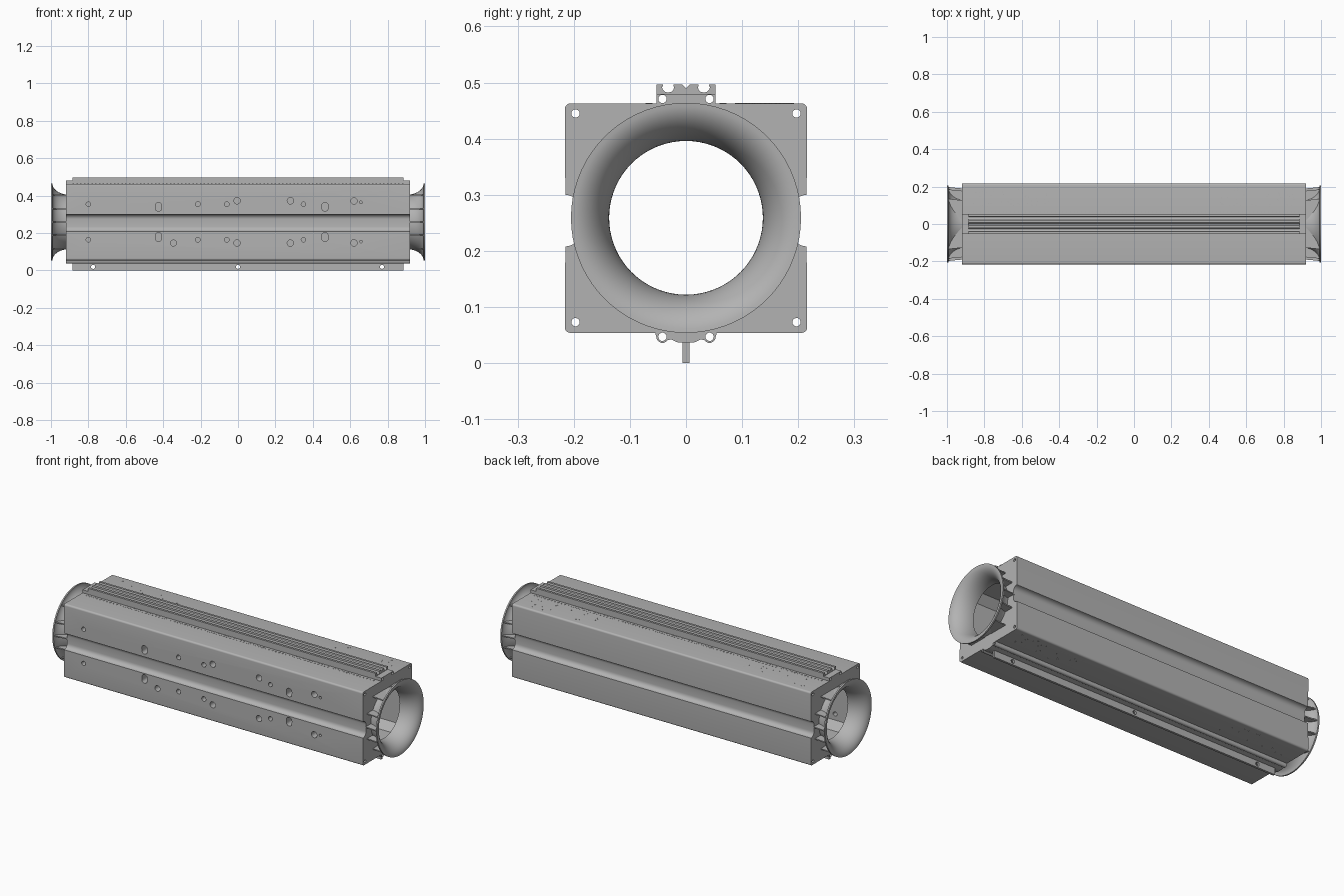
import bpy, bmesh, math, random
from mathutils import Matrix, Vector

old = bpy.data.objects.get("Cube")
if old:
    bpy.data.objects.remove(old, do_unlink=True)
random.seed(4)

grey = bpy.data.materials.new("plain grey")
grey.use_nodes = True
grey.diffuse_color = (0.45, 0.45, 0.45, 1)
grey.node_tree.nodes["Principled BSDF"].inputs["Base Color"].default_value = (0.45, 0.45, 0.45, 1)

HALF, AXIS = 0.92, 0.259   # half body length, height of the tunnel axis
THROAT, RIM = 0.137, 0.205


def finish(name, bm, smooth=True):
    bmesh.ops.recalc_face_normals(bm, faces=bm.faces)
    me = bpy.data.meshes.new(name)
    bm.to_mesh(me)
    bm.free()
    ob = bpy.data.objects.new(name, me)
    bpy.context.collection.objects.link(ob)
    me.materials.append(grey)
    if smooth:
        activate(ob)
        bpy.ops.object.shade_smooth_by_angle(angle=math.radians(30))
    return ob


def activate(ob):
    bpy.ops.object.select_all(action='DESELECT')
    ob.select_set(True)
    bpy.context.view_layer.objects.active = ob


def extrude_x(bm, yz, x0, x1):
    """Extrude a closed outline in y, z along x."""
    face = bm.faces.new([bm.verts.new((x0, y, z)) for y, z in yz])
    moved = bmesh.ops.extrude_face_region(bm, geom=[face])["geom"]
    bmesh.ops.translate(bm, vec=(x1 - x0, 0, 0),
                        verts=[v for v in moved if isinstance(v, bmesh.types.BMVert)])


def mirrored(half):
    """Close a +y half outline with its mirror image."""
    return half + [(-y, z) for y, z in reversed(half) if abs(y) > 1e-6]


def arc(cy, cz, r, a0, a1, n=6):
    angles = [math.radians(a0 + (a1 - a0) * i / n) for i in range(n + 1)]
    return [(cy + r * math.cos(a), cz + r * math.sin(a)) for a in angles]


def rod(bm, centre, r, length, axis, segs=20, stretch=0):
    """Cylinder along an axis, optionally stretched in z to a slot."""
    rot = Vector((0, 0, 1)).rotation_difference(Vector(axis)).to_matrix().to_4x4()
    made = bmesh.ops.create_cone(bm, cap_ends=True, segments=segs, radius1=r, radius2=r,
                                 depth=length, matrix=Matrix.Translation(centre) @ rot)
    for v in made["verts"]:
        v.co.z += math.copysign(stretch, v.co.z - centre[2])


def cut(ob, bm):
    cutter = finish("cutter", bm, False)
    cutter.hide_render = True
    mod = ob.modifiers.new("cut", 'BOOLEAN')
    mod.operation, mod.solver, mod.object = 'DIFFERENCE', 'EXACT', cutter
    activate(ob)
    bpy.ops.object.modifier_apply(modifier=mod.name)
    bpy.data.objects.remove(cutter, do_unlink=True)


# Housing: extruded outline with rounded corners, side channels and screw bosses
half = [(0, 0.037), (0.015, 0.037), (0.026, 0.042)]
half += arc(0.042, 0.047, 0.011, 210, 360)
half += [(0.055, 0.054)]
half += arc(0.206, 0.064, 0.01, -90, 0)
half += arc(0.215, 0.234, 0.026, 270, 180) + arc(0.215, 0.274, 0.026, 180, 90)
half += arc(0.206, 0.453, 0.01, 0, 90)
half += [(0.053, 0.463), (0.053, 0.48), (0, 0.48)]
bm = bmesh.new()
extrude_x(bm, mirrored(half), -HALF, HALF)
housing = finish("housing", bm, False)

# Inner chamber and round end openings
bm = bmesh.new()
chamber = [(0, 0.09), (0.13, 0.09), (0.168, 0.13), (0.168, 0.39), (0.13, 0.43), (0, 0.43)]
extrude_x(bm, mirrored(chamber), -0.9, 0.9)
cut(housing, bm)
bm = bmesh.new()
rod(bm, (0, 0, AXIS), THROAT + 0.004, 2.2, (1, 0, 0), 64)
cut(housing, bm)

# Lengthwise screw holes, and holes through the front wall
bm = bmesh.new()
for s in (-1, 1):
    for y, z in ((0.197, 0.445), (0.197, 0.073), (0.042, 0.471), (0.042, 0.047)):
        rod(bm, (0, s * y, z), 0.0075, 2.2, (1, 0, 0), 14)
for x, off, r in ((-0.8, 0.095, 0.012), (-0.215, 0.095, 0.013), (-0.06, 0.095, 0.013),
                  (-0.005, 0.113, 0.017), (0.28, 0.113, 0.017), (0.35, 0.095, 0.012),
                  (0.62, 0.112, 0.017), (0.657, 0.105, 0.007)):
    for s in (-1, 1):
        rod(bm, (x, -0.2, AXIS + s * off), r, 0.1, (0, 1, 0))
for x in (-0.425, 0.465):
    for s in (-1, 1):
        rod(bm, (x, -0.2, AXIS + s * 0.081), 0.017, 0.1, (0, 1, 0), 20, 0.007)
rod(bm, (-0.345, -0.2, 0.146), 0.016, 0.1, (0, 1, 0))
cut(housing, bm)
activate(housing)
bpy.ops.object.shade_smooth_by_angle(angle=math.radians(30))

# Top rail with two slots and a centre notch
half = [(0, 0.478), (0.053, 0.478), (0.053, 0.497), (0.041, 0.497), (0.041, 0.493), (0.046, 0.493)]
half += arc(0.032, 0.493, 0.011, 0, -180)
half += [(0.018, 0.493), (0.022, 0.493), (0.022, 0.497), (0.007, 0.497), (0, 0.49)]
bm = bmesh.new()
extrude_x(bm, mirrored(half), -0.885, 0.885)
finish("top_rail", bm)

# Bottom mounting fin with cross holes
bm = bmesh.new()
extrude_x(bm, mirrored([(0.006, 0), (0.006, 0.042)]), -0.885, 0.885)
fin = finish("bottom_fin", bm, False)
bm = bmesh.new()
for x in (-0.775, 0, 0.77):
    rod(bm, (x, 0, 0.019), 0.011, 0.1, (0, 1, 0))
cut(fin, bm)

# Bell mouths: lathed flare with a thin lip
steps = [math.radians(90 * i / 14) for i in range(15)]
flare = RIM - THROAT
inner = [(0.9 + 0.1 * math.sin(t), THROAT + flare * (1 - math.cos(t))) for t in steps]
outer = [(0.9 + 0.092 * math.sin(t), THROAT + 0.008 + (flare - 0.008) * (1 - math.cos(t))) for t in steps]
profile = inner + outer[::-1]
for side, label in ((1, "left"), (-1, "right")):
    bm = bmesh.new()
    ring = [bm.verts.new((side * x, r, AXIS)) for x, r in profile]
    edges = [bm.edges.new((ring[i], ring[(i + 1) % len(ring)])) for i in range(len(ring))]
    bmesh.ops.spin(bm, geom=ring + edges, cent=(0, 0, AXIS), axis=(1, 0, 0),
                   angle=2 * math.pi, steps=72, use_merge=True)
    bmesh.ops.remove_doubles(bm, verts=bm.verts, dist=1e-5)
    finish(label + "_bell_mouth", bm)

    # Flat ribs between the bell mouth and the housing end
    bm = bmesh.new()
    for off in (-0.145, -0.07, 0, 0.07, 0.145):
        for s in (-1, 1):
            reach = math.sqrt(0.198 ** 2 - off ** 2)
            pts = [(HALF - 0.005, reach - 0.008), (0.96, reach - 0.004), (0.994, reach)]
            for x, r in outer[::-1]:
                if x >= HALF - 0.005:
                    pts.append((x, math.sqrt(max(r * r - off * off, 0)) - 0.001))
            pts = [p for i, p in enumerate(pts) if i < 3 or p[1] < reach - 0.006]
            face = bm.faces.new([bm.verts.new((side * x, s * y, AXIS + off - 0.003)) for x, y in pts])
            moved = bmesh.ops.extrude_face_region(bm, geom=[face])["geom"]
            bmesh.ops.translate(bm, vec=(0, 0, 0.006),
                                verts=[v for v in moved if isinstance(v, bmesh.types.BMVert)])
    finish(label + "_ribs", bm, False)

# Scattered pinholes on the rear half of the top and bottom
bm = bmesh.new()
for z in (0.463, 0.054):
    for sx in (-1, 1):
        for i in range(45):
            spot = (sx * random.uniform(0.45, 0.86), random.uniform(0.09, 0.19), z)
            rod(bm, spot, 0.003, 0.001, (0, 0, 1), 8)
finish("pinholes", bm, False)

# Fine row of studs along both sides of the rail
for s, label in ((1, "rear"), (-1, "front")):
    bm = bmesh.new()
    bmesh.ops.create_cube(bm, size=1, matrix=Matrix.Translation((-0.88, s * 0.066, 0.463))
                          @ Matrix.Diagonal((0.008, 0.012, 0.002, 1)))
    studs = finish(label + "_stud_row", bm, False)
    mod = studs.modifiers.new("repeat", 'ARRAY')
    mod.count, mod.use_relative_offset, mod.use_constant_offset = 89, False, True
    mod.constant_offset_displace = (0.02, 0, 0)
